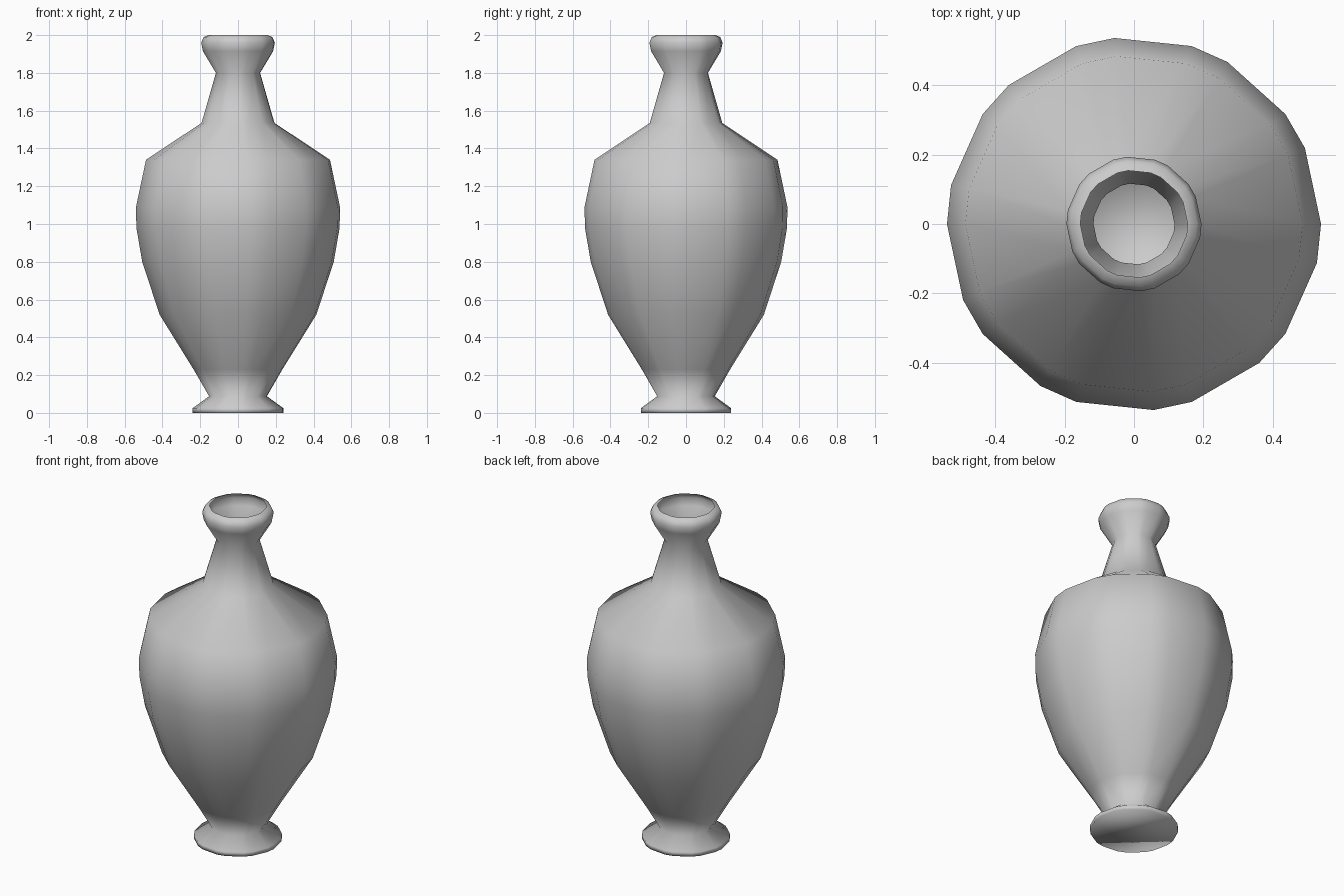
import bpy, bmesh
from math import cos, sin, radians

if "Cube" in bpy.data.objects:
    bpy.data.objects.remove(bpy.data.objects["Cube"])

# Vase profile (radius, height), foot to open lip
profile = [(0.24, 0), (0.24, 0.025), (0.153, 0.088), (0.235, 0.23),
           (0.415, 0.52), (0.507, 0.80), (0.538, 0.98), (0.54, 1.09),
           (0.487, 1.34), (0.193, 1.535), (0.117, 1.80), (0.186, 1.915),
           (0.195, 1.96), (0.182, 1.99), (0.155, 2.0)]

# Uneven 20-sided section: facets alternate 24 and 12 degrees
angles = [radians(36 * i + a) for i in range(10) for a in (0, 24)]
n = len(angles)

bm = bmesh.new()
rings = [[bm.verts.new((r * cos(a), r * sin(a), z)) for a in angles]
         for r, z in profile]

# Thin single wall, open at the mouth
for low, high in zip(rings, rings[1:]):
    for i in range(n):
        j = (i + 1) % n
        bm.faces.new((low[i], low[j], high[j], high[i]))

# Flat closed base
bm.faces.new(rings[0][::-1])

for f in bm.faces:
    f.smooth = True
mesh = bpy.data.meshes.new("vase")
bm.to_mesh(mesh)
bm.free()
vase = bpy.data.objects.new("vase", mesh)
bpy.context.collection.objects.link(vase)
